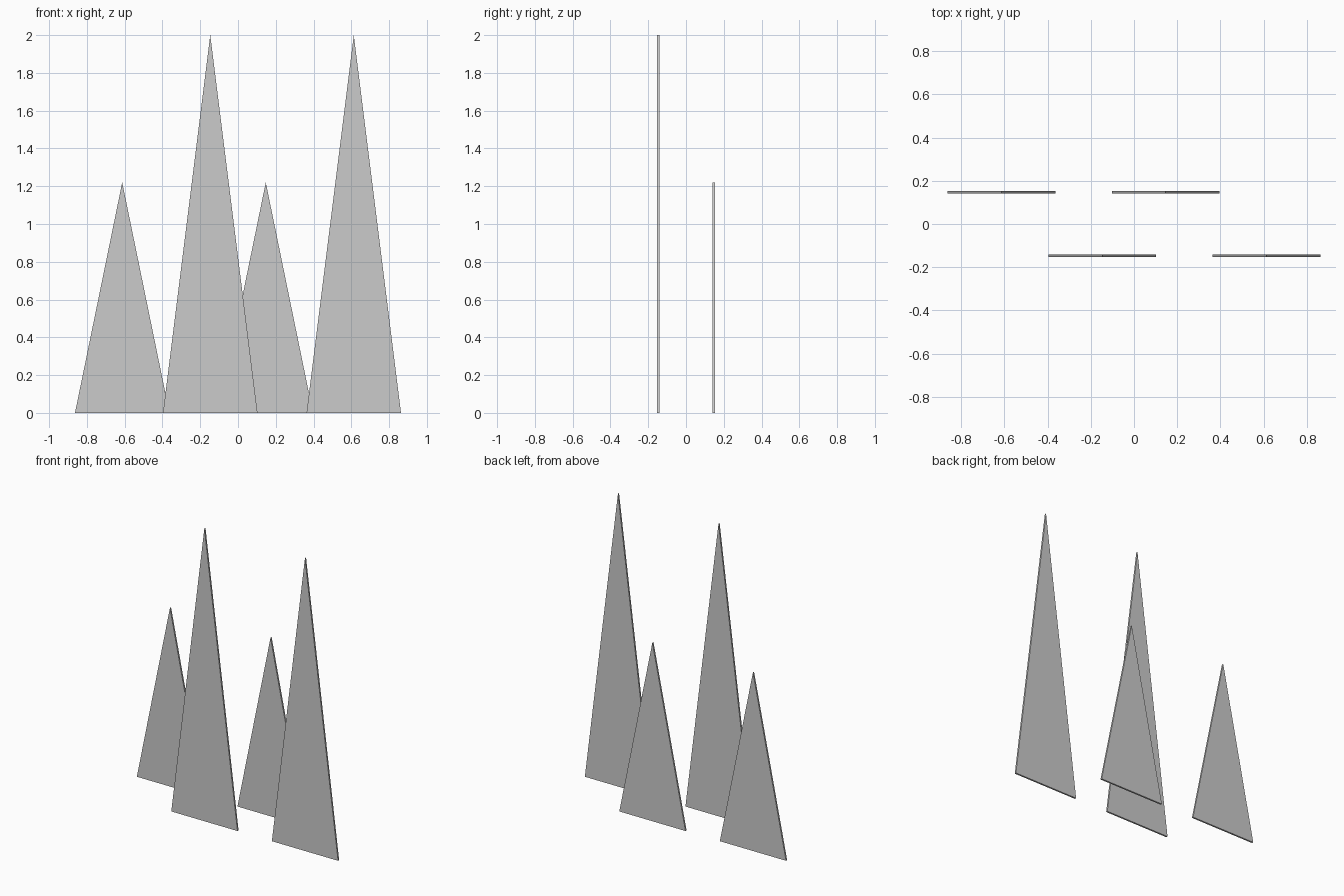
import bpy

if "Cube" in bpy.data.objects:
    bpy.data.objects.remove(bpy.data.objects["Cube"])

WIDTH, THICK = 0.50, 0.012


def spike(name, x, y, height):
    """Thin upright triangular plate standing on z = 0."""
    profile = [(-WIDTH / 2, 0), (WIDTH / 2, 0), (0, height)]
    verts = [(px, s * THICK / 2, pz) for s in (-1, 1) for px, pz in profile]
    faces = [(0, 1, 2), (5, 4, 3), (0, 3, 4, 1), (1, 4, 5, 2), (2, 5, 3, 0)]
    mesh = bpy.data.meshes.new(name)
    mesh.from_pydata(verts, [], faces)
    obj = bpy.data.objects.new(name, mesh)
    obj.location = (x, y, 0)
    bpy.context.collection.objects.link(obj)


# Staggered rows: tall plates in front, short plates behind
for side, xs in (("left", (-0.147, -0.613)), ("right", (0.613, 0.147))):
    spike(f"tall_triangle_{side}", xs[0], -0.147, 2.0)
    spike(f"short_triangle_{side}", xs[1], 0.147, 1.22)
